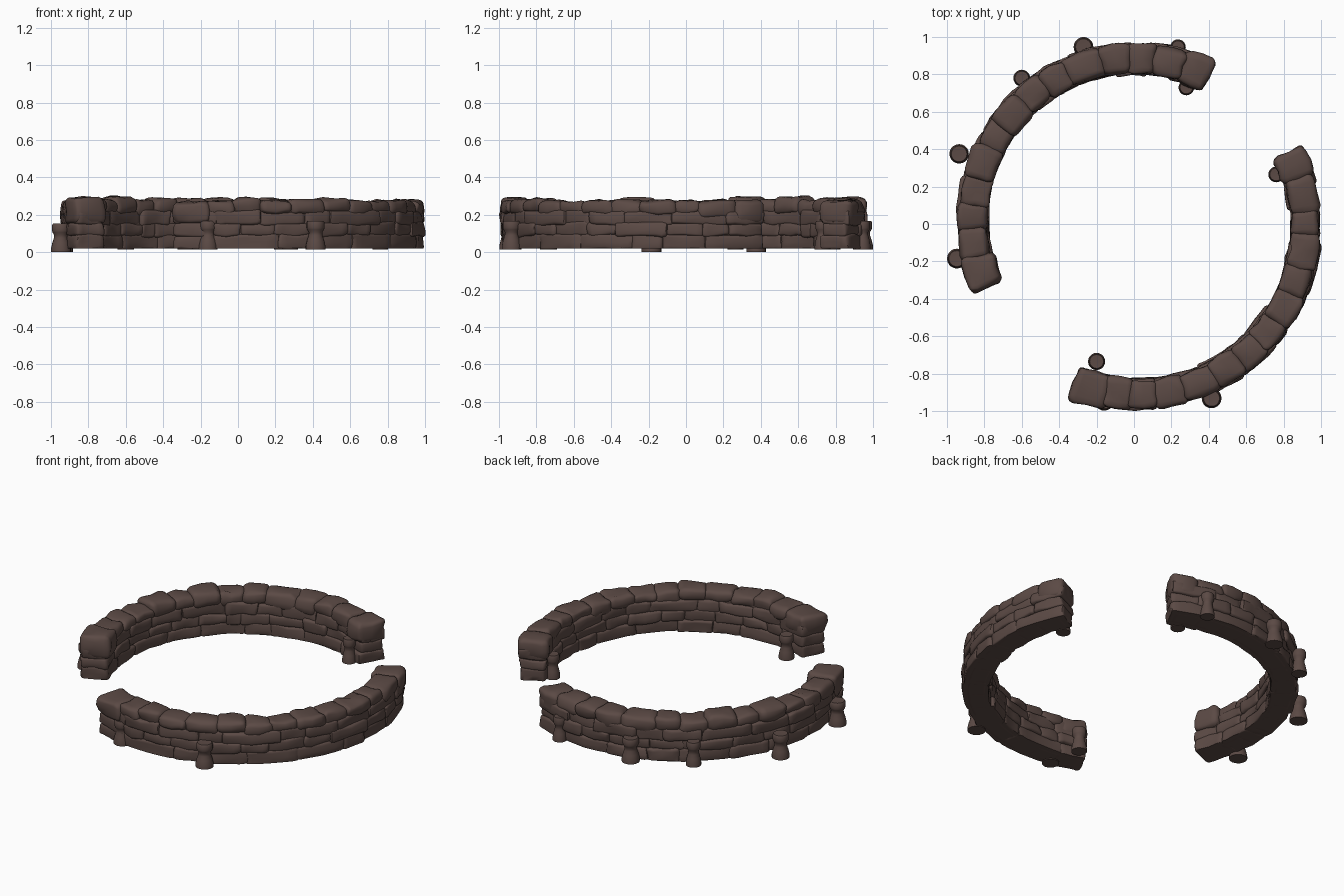
import bpy, bmesh, math, random
from mathutils import Vector, noise

random.seed(7)
if "Cube" in bpy.data.objects:
    bpy.data.objects.remove(bpy.data.objects["Cube"])

stone_mat = bpy.data.materials.new("dark brown stone")
stone_mat.use_nodes = True
BROWN = (0.105, 0.068, 0.059, 1)
stone_mat.diffuse_color = BROWN
stone_mat.node_tree.nodes["Principled BSDF"].inputs["Base Color"].default_value = BROWN


def finish(bm, name):
    mesh = bpy.data.meshes.new(name)
    bm.to_mesh(mesh)
    bm.free()
    mesh.materials.append(stone_mat)
    obj = bpy.data.objects.new(name, mesh)
    bpy.context.collection.objects.link(obj)
    bpy.ops.object.select_all(action="DESELECT")
    obj.select_set(True)
    bpy.context.view_layer.objects.active = obj
    bpy.ops.object.shade_smooth_by_angle(angle=math.radians(45))
    return obj


def add_stone(bm, centre, radius, a0, a1, width, z0, z1, rounding, rough):
    """Rounded, slightly uneven block bent along the arc."""
    half = Vector(((a1 - a0) * radius / 2, width / 2, (z1 - z0) / 2))
    rad = min(rounding, half.x * 0.9, half.z * 0.9)
    inner = half - Vector((rad, rad, rad))
    block = bmesh.new()
    bmesh.ops.create_cube(block, size=2)
    bmesh.ops.subdivide_edges(block, edges=block.edges[:], cuts=5, use_grid_fill=True)
    seed = Vector((random.uniform(0, 90), random.uniform(0, 90), 0))
    for v in block.verts:
        # crowd the grid toward the corners, then round them
        p = Vector([math.copysign(abs(c) ** 0.5, c) * h for c, h in zip(v.co, half)])
        core = Vector([max(-i, min(i, c)) for c, i in zip(p, inner)])
        p = core + (p - core).normalized() * rad
        p += noise.noise_vector(p * 14 + seed) * rough
        ang = (a0 + a1) / 2 + p.x / radius
        r = radius + p.y
        z = max(0.02, (z0 + z1) / 2 + p.z)
        v.co = (centre[0] + r * math.cos(ang), centre[1] + r * math.sin(ang), z)
    bmesh.ops.recalc_face_normals(block, faces=block.faces[:])
    temp = bpy.data.meshes.new("temp")
    block.to_mesh(temp)
    block.free()
    bm.from_mesh(temp)
    bpy.data.meshes.remove(temp)


def cuts(start, end, count, jitter):
    step = (end - start) / count
    inside = [start + step * (i + random.uniform(-jitter, jitter)) for i in range(1, count)]
    return [start] + inside + [end]


def build_wall(name, centre, radius, start, end):
    start, end = math.radians(start), math.radians(end)
    # solid core closes the joints
    bm = bmesh.new()
    edges = cuts(start + 0.03, end - 0.03, 14, 0)
    for a0, a1 in zip(edges, edges[1:]):
        add_stone(bm, centre, radius, a0 - 0.02, a1 + 0.02, 0.125, 0.02, 0.23, 0.01, 0)
    finish(bm, name + "_core")
    # three lower courses of long, thin stones
    levels = (0.015, 0.09, 0.15, 0.215)
    for k in range(3):
        bm = bmesh.new()
        edges = cuts(start, end, (9, 12, 10)[k], 0.3)
        for a0, a1 in zip(edges, edges[1:]):
            add_stone(bm, centre, radius + random.uniform(-0.006, 0.006), a0 - 0.006, a1 + 0.006,
                      random.uniform(0.15, 0.172), levels[k] - 0.006,
                      levels[k + 1] + random.uniform(0.004, 0.012), 0.018, 0.012)
        finish(bm, f"{name}_course_{k + 1}")
    # capstones, with heavier ones at both ends
    bm = bmesh.new()
    edges = cuts(start, end, 14, 0.15)
    for i, (a0, a1) in enumerate(zip(edges, edges[1:])):
        is_end = i in (0, 13)
        width = 0.19 if is_end else random.uniform(0.15, 0.17)
        base = 0.15 if is_end else random.choice((0.18, 0.2, 0.205))
        add_stone(bm, centre, radius + random.uniform(-0.006, 0.006), a0 - 0.012, a1 + 0.012,
                  width, base, random.uniform(0.268, 0.294), 0.038, 0.014)
    finish(bm, name + "_capstones")


def build_post(name, x, y, radius, z0):
    """Spool-shaped post turned from a profile."""
    profile = [(0, 0), (1, 0), (1, 0.018), (0.86, 0.05), (0.7, 0.075), (0.68, 0.092),
               (0.84, 0.105), (0.9, 0.115), (0.9, 0.143), (0.8, 0.152), (0, 0.15)]
    bm = bmesh.new()
    verts = [bm.verts.new((r * radius, 0, z)) for r, z in profile]
    edges = [bm.edges.new(pair) for pair in zip(verts, verts[1:])]
    bmesh.ops.spin(bm, geom=verts + edges, cent=(0, 0, 0), axis=(0, 0, 1),
                   angle=math.tau, steps=20)
    bmesh.ops.remove_doubles(bm, verts=bm.verts[:], dist=0.0005)
    bmesh.ops.recalc_face_normals(bm, faces=bm.faces[:])
    finish(bm, name).location = (x, y, z0)


build_wall("back_wall", (0.01, 0.015), 0.87, 63.5, 203.5)
build_wall("front_wall", (0.015, -0.01), 0.9, -111.5, 25.5)

posts = [(-0.27, 0.947, 0.053, 0.015), (-0.60, 0.78, 0.045, 0.015), (-0.935, 0.375, 0.052, 0),
         (-0.947, -0.185, 0.053, 0), (0.235, 0.945, 0.042, 0.015), (0.28, 0.73, 0.042, 0.015),
         (0.76, 0.265, 0.042, 0.015), (-0.2, -0.735, 0.046, 0.015),
         (-0.16, -0.947, 0.051, 0.015), (0.415, -0.932, 0.053, 0.015)]
for i, post in enumerate(posts):
    build_post(f"post_{i + 1}", *post)
